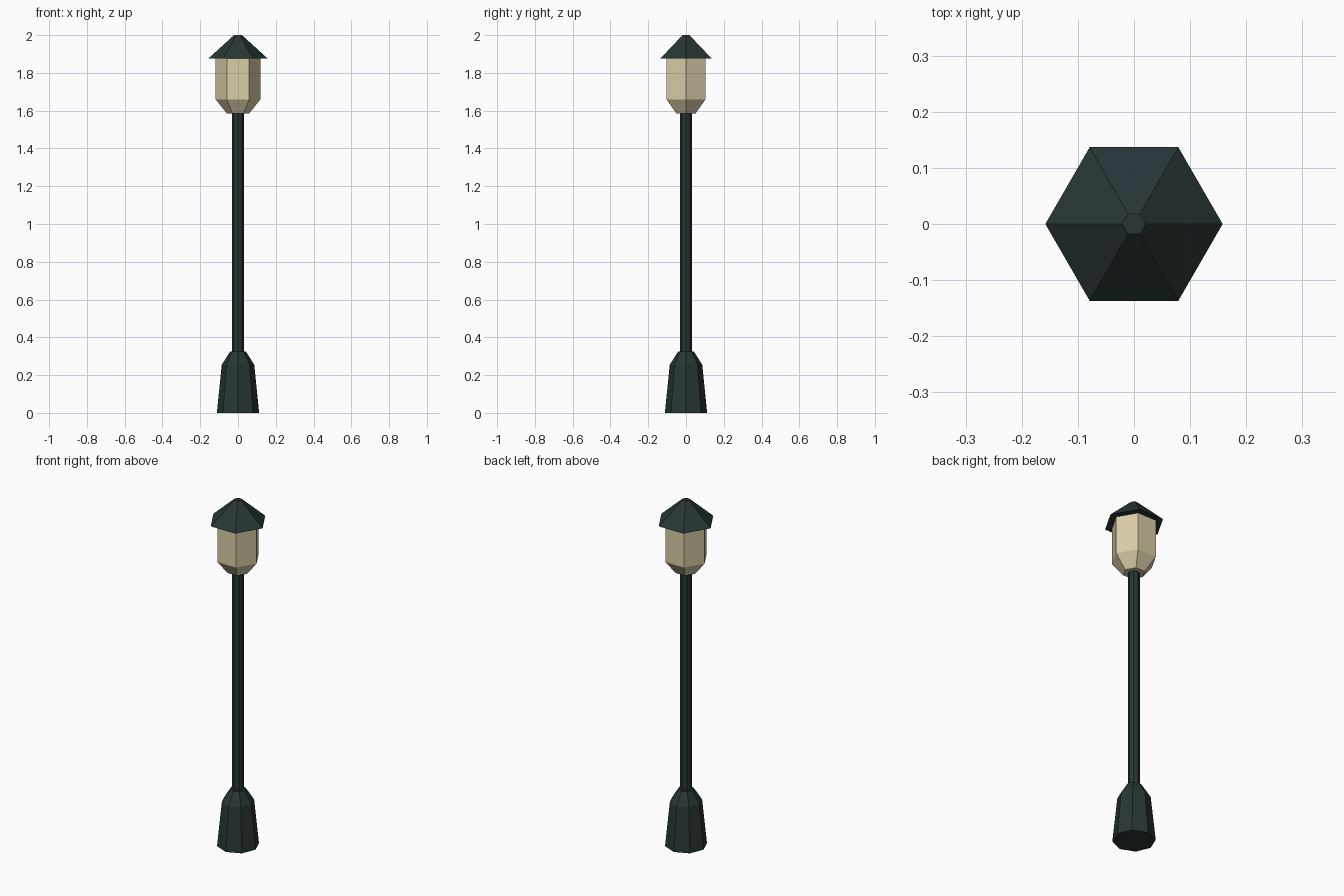
import bpy, bmesh, math

if "Cube" in bpy.data.objects:
    bpy.data.objects.remove(bpy.data.objects["Cube"])


def material(name, rgb):
    m = bpy.data.materials.new(name)
    m.diffuse_color = (*rgb, 1.0)
    m.use_nodes = True
    m.node_tree.nodes["Principled BSDF"].inputs["Base Color"].default_value = m.diffuse_color
    return m


dark = material("dark_green_metal", (0.021, 0.036, 0.037))
cream = material("cream_glass", (0.70, 0.62, 0.39))


def lathe(name, sides, profile, mat):
    """Closed faceted solid from (radius, height) rings, first corner on +x."""
    bm = bmesh.new()
    rings = []
    for r, z in profile:
        rings.append([bm.verts.new((r * math.cos(math.tau * i / sides),
                                    r * math.sin(math.tau * i / sides), z))
                      for i in range(sides)])
    for low, high in zip(rings, rings[1:]):
        for i in range(sides):
            j = (i + 1) % sides
            bm.faces.new((low[i], low[j], high[j], high[i]))
    bm.faces.new(rings[0][::-1])
    bm.faces.new(rings[-1])
    bmesh.ops.recalc_face_normals(bm, faces=bm.faces)
    mesh = bpy.data.meshes.new(name)
    bm.to_mesh(mesh)
    bm.free()
    mesh.materials.append(mat)
    ob = bpy.data.objects.new(name, mesh)
    bpy.context.collection.objects.link(ob)
    return ob


# Tapered octagonal foot
lathe("base", 8, [(0.112, 0.0), (0.086, 0.255), (0.042, 0.325)], dark)

# Slim octagonal pole
lathe("pole", 8, [(0.031, 0.32), (0.031, 1.59)], dark)

# Hexagonal lantern with tapered underside
lathe("lantern", 6, [(0.059, 1.585), (0.119, 1.66), (0.119, 1.875)], cream)

# Overhanging hexagonal roof
lathe("roof", 6, [(0.158, 1.875), (0.021, 2.0)], dark)
